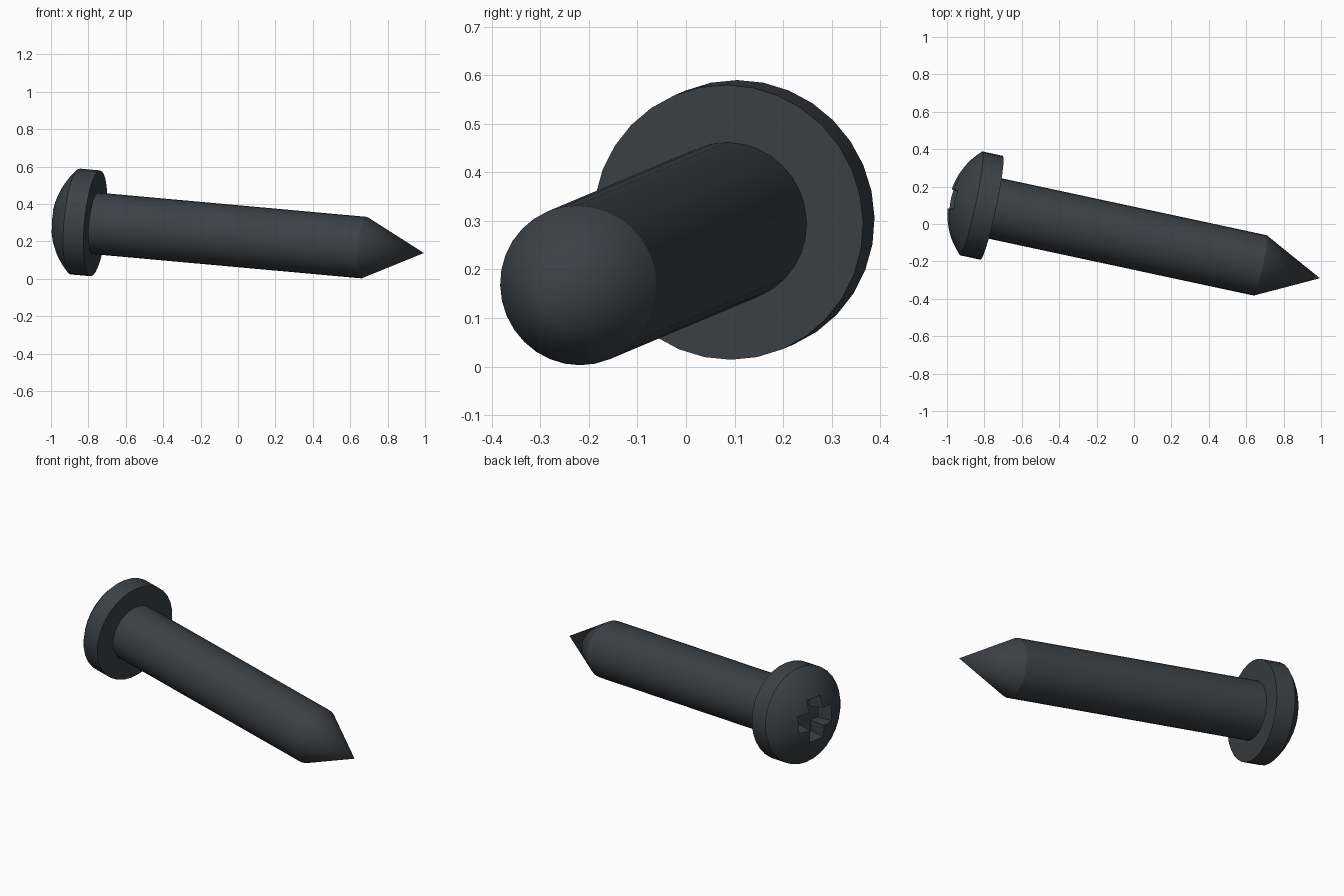
import bpy, bmesh
from math import radians, sin, cos, asin, pi
from mathutils import Vector, Matrix

cube = bpy.data.objects.get("Cube")
if cube:
    bpy.data.objects.remove(cube)

# One dark slate metal
metal = bpy.data.materials.new("dark_slate_metal")
metal.use_nodes = True
colour = (0.043, 0.053, 0.063, 1)
metal.diffuse_color = colour
metal.node_tree.nodes["Principled BSDF"].inputs["Base Color"].default_value = colour

# Screw frame: local z runs from the tip to the head, origin under the head
axis = Vector((-0.974, 0.209, 0.088)).normalized()
side = Vector((0, 0, 1)).cross(axis).normalized()
up = axis.cross(side)
FRAME = Matrix.Translation((-0.762, 0.087, 0.297)) @ Matrix((side, up, axis)).transposed().to_4x4()


def make_object(name, bm):
    bmesh.ops.recalc_face_normals(bm, faces=bm.faces)
    mesh = bpy.data.meshes.new(name)
    bm.to_mesh(mesh)
    bm.free()
    mesh.materials.append(metal)
    obj = bpy.data.objects.new(name, mesh)
    obj.matrix_world = FRAME
    bpy.context.collection.objects.link(obj)
    return obj


def lathe(name, profile, steps=32):
    """Turn a (radius, height) profile around local z."""
    bm = bmesh.new()
    verts = [bm.verts.new((r, 0, z)) for r, z in profile]
    edges = [bm.edges.new(pair) for pair in zip(verts, verts[1:])]
    bmesh.ops.spin(bm, geom=verts + edges, cent=(0, 0, 0), axis=(0, 0, 1),
                   angle=2 * pi, steps=steps)
    bmesh.ops.remove_doubles(bm, verts=bm.verts, dist=0.0005)
    return make_object(name, bm)


def cross_cutter(name, half_length, half_width, bottom, top, taper):
    """Tapered plus-shaped prism, narrower at the bottom."""
    a, b = half_length, half_width
    quarter = [(a, -b), (a, b), (b, b)]
    outline = [Matrix.Rotation(i * pi / 2, 2) @ Vector(p) for i in range(4) for p in quarter]
    bm = bmesh.new()
    low = [bm.verts.new((p.x * taper, p.y * taper, bottom)) for p in outline]
    high = [bm.verts.new((p.x, p.y, top)) for p in outline]
    bm.faces.new(low)
    bm.faces.new(high)
    for i in range(len(low)):
        j = (i + 1) % len(low)
        bm.faces.new((low[i], low[j], high[j], high[i]))
    return make_object(name, bm)


def activate(obj):
    bpy.ops.object.select_all(action="DESELECT")
    obj.select_set(True)
    bpy.context.view_layer.objects.active = obj


# Shank with conical point
shank = lathe("shank", [(0, -1.803), (0.165, -1.475), (0.165, 0.02), (0, 0.02)])

# Domed head: flat underside, straight rim, spherical cap
RIM, RIM_TOP, DOME = 0.284, 0.112, 0.12
ball = (RIM ** 2 + DOME ** 2) / (2 * DOME)
spread = asin(RIM / ball)
centre = RIM_TOP + DOME - ball
rings = 10
cap = [(ball * sin(spread * (1 - i / rings)), centre + ball * cos(spread * (1 - i / rings)))
       for i in range(rings + 1)]
head = lathe("head", [(0, 0), (RIM, 0)] + cap)

# Cross-shaped driver recess
cutter = cross_cutter("recess_cutter", 0.135, 0.055, 0.125, 0.245, 0.75)
cutter.hide_render = True
activate(head)
cut = head.modifiers.new("driver_recess", "BOOLEAN")
cut.operation = "DIFFERENCE"
cut.solver = "EXACT"
cut.object = cutter
bpy.ops.object.modifier_apply(modifier=cut.name)
bpy.data.objects.remove(cutter)

# Smooth round surfaces, crisp edges
for part in (shank, head):
    activate(part)
    bpy.ops.object.shade_smooth_by_angle(angle=radians(25))
